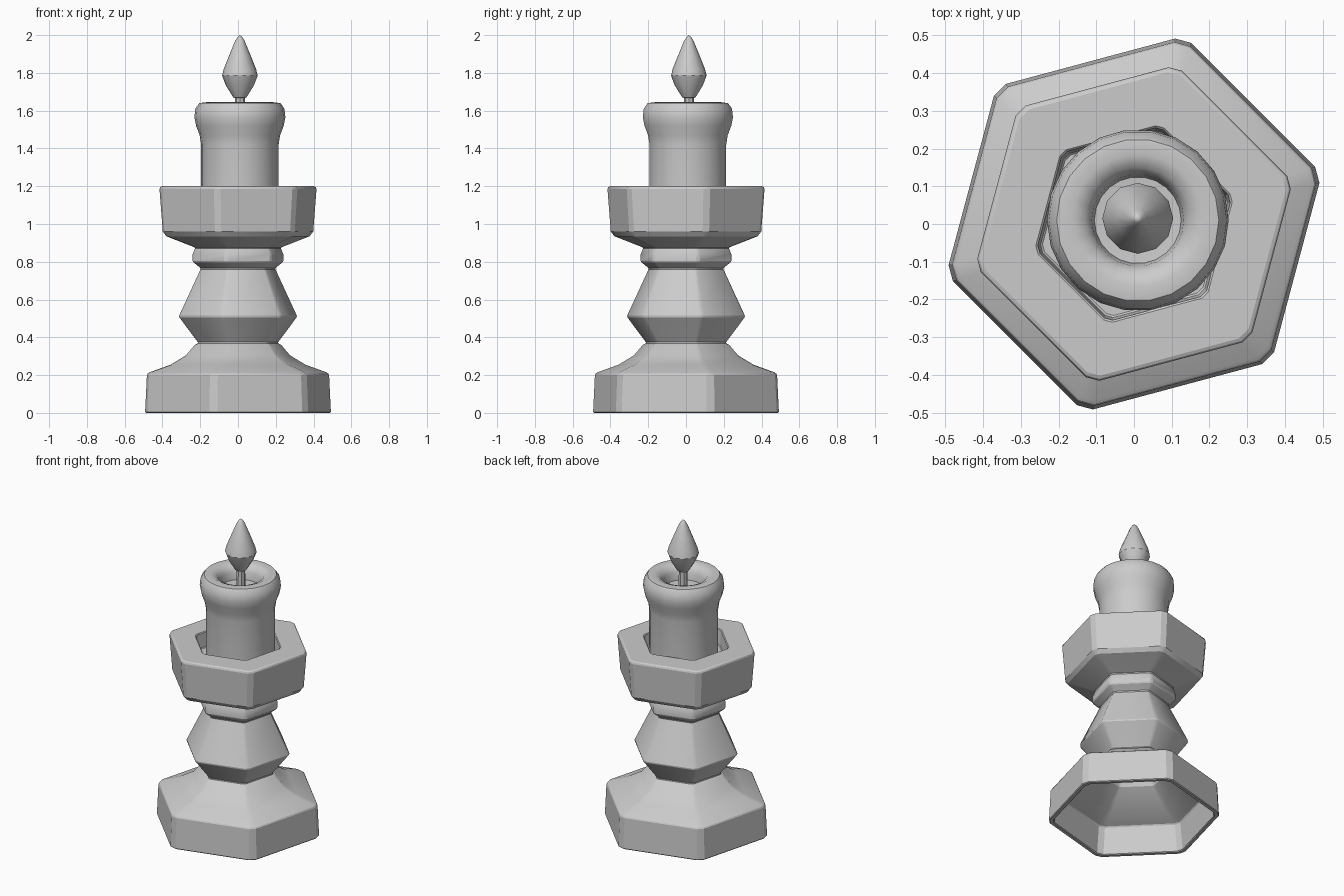
import bpy, bmesh
from math import cos, sin, tau, radians

if "Cube" in bpy.data.objects:
    bpy.data.objects.remove(bpy.data.objects["Cube"])


def hex_angles():
    """Rounded hexagon: two points per corner, (angle, radius per unit apothem)."""
    pts = []
    for k in range(6):
        for d in (-2.5, 2.5):
            pts.append((radians(15 + 60 * k + d), 1 / cos(radians(27.5))))
    return pts


def round_angles(n):
    return [(tau * i / n, 1.0) for i in range(n)]


def lathe(name, profile, section, center=(0, 0)):
    """Sweep an (r, z) profile around a cross-section; r = 0 ends in a point."""
    bm = bmesh.new()
    cx, cy = center
    rings = []
    for r, z in profile:
        if r == 0:
            rings.append([bm.verts.new((cx, cy, z))])
        else:
            rings.append([bm.verts.new((cx + r * s * cos(a), cy + r * s * sin(a), z))
                          for a, s in section])
    n = len(section)
    for lo, hi in zip(rings, rings[1:]):
        for i in range(n):
            j = (i + 1) % n
            quad = [lo[i % len(lo)], lo[j % len(lo)], hi[j % len(hi)], hi[i % len(hi)]]
            bm.faces.new(list(dict.fromkeys(quad)))
    bmesh.ops.recalc_face_normals(bm, faces=bm.faces)
    mesh = bpy.data.meshes.new(name)
    bm.to_mesh(mesh)
    bm.free()
    obj = bpy.data.objects.new(name, mesh)
    bpy.context.collection.objects.link(obj)
    bpy.ops.object.select_all(action='DESELECT')
    obj.select_set(True)
    bpy.context.view_layer.objects.active = obj
    return obj


# Hexagonal holder: hollow foot, stem, dish with a well for the candle
holder = lathe("candle_holder", [
    (0, 0.37), (0.16, 0.37), (0.18, 0.32), (0.29, 0.23), (0.40, 0.18), (0.42, 0.0),
    (0.447, 0.0), (0.438, 0.205), (0.425, 0.215), (0.325, 0.255), (0.25, 0.305),
    (0.208, 0.36), (0.190, 0.37),
    (0.285, 0.51), (0.178, 0.765),
    (0.218, 0.80), (0.218, 0.84), (0.205, 0.875),
    (0.345, 0.935), (0.362, 0.96), (0.378, 1.19), (0.370, 1.20),
    (0.232, 1.20), (0.225, 1.10), (0, 1.10)], hex_angles())
bevel = holder.modifiers.new("soft_edges", 'BEVEL')
bevel.width = 0.005
bevel.segments = 1
bevel.limit_method = 'ANGLE'
bevel.angle_limit = radians(35)
bpy.ops.object.shade_smooth_by_angle(angle=radians(28))

# Candle with a swollen, melted rim and a hollow top
lathe("candle", [
    (0, 1.09), (0.205, 1.09), (0.205, 1.42), (0.213, 1.47), (0.232, 1.52),
    (0.241, 1.565), (0.236, 1.61), (0.215, 1.64), (0.175, 1.645), (0.14, 1.63),
    (0.122, 1.60), (0.115, 1.55), (0, 1.54)], round_angles(22), (0.01, 0.01))
bpy.ops.object.shade_smooth_by_angle(angle=radians(40))

# Wick
lathe("wick", [(0, 1.53), (0.028, 1.53), (0.026, 1.68), (0, 1.68)],
      round_angles(8), (0.01, 0.015))

# Flame
lathe("flame", [
    (0, 1.66), (0.035, 1.67), (0.075, 1.735), (0.094, 1.785), (0.086, 1.82),
    (0.058, 1.89), (0.025, 1.97), (0.012, 1.99), (0, 2.0)],
    round_angles(12), (0.01, 0.015))
bpy.ops.object.shade_smooth_by_angle(angle=radians(30))
